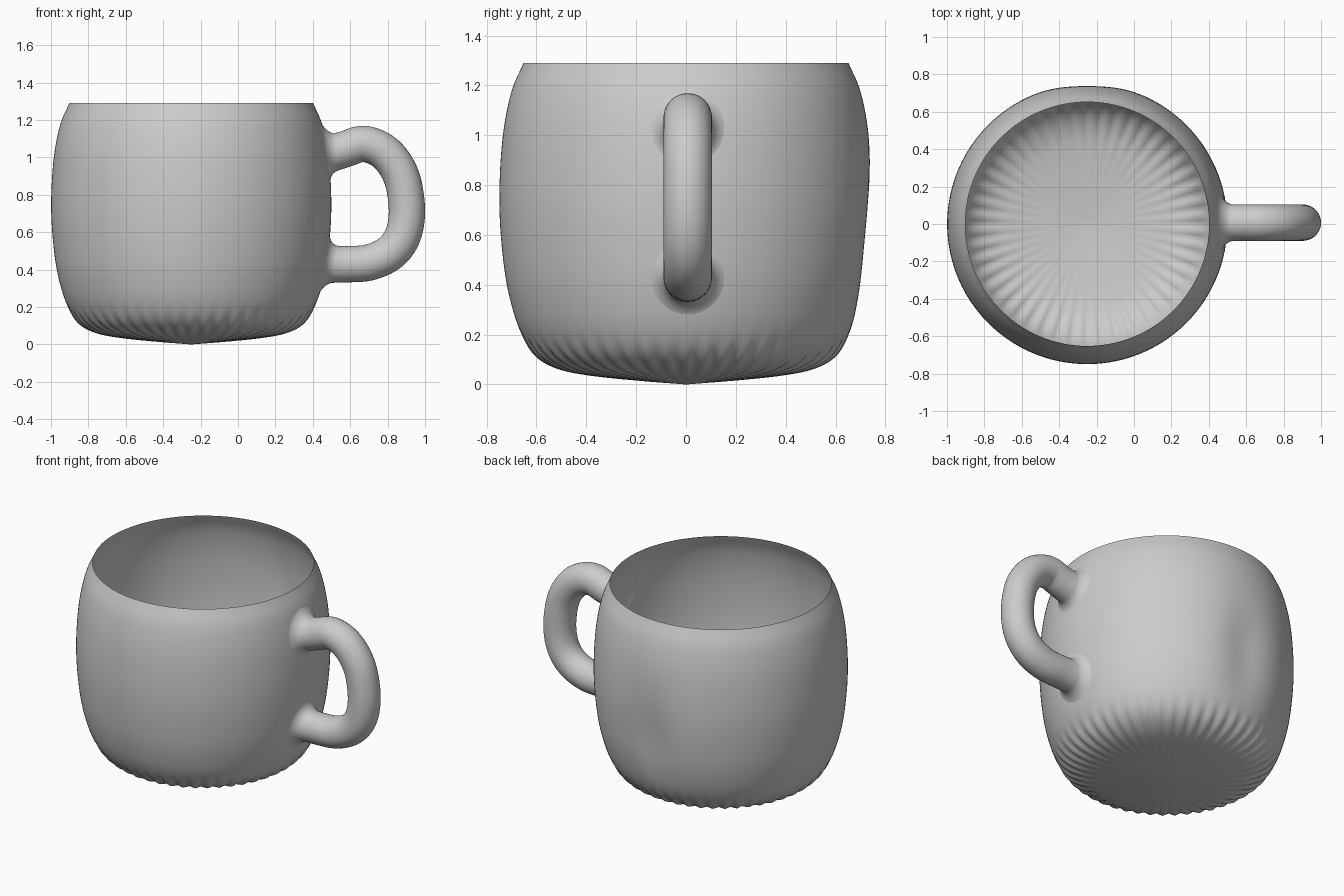
import bpy, bmesh
from math import sin, cos, pi, exp, sqrt
from mathutils import Vector

if "Cube" in bpy.data.objects:
    bpy.data.objects.remove(bpy.data.objects["Cube"])

CX = -0.25      # axis of the cup body
SEG = 192       # segments around the body
RING = 40       # segments around the handle


def spline(points, steps):
    """Catmull-Rom curve through 2D points."""
    p = [Vector(q) for q in points]
    p = [2 * p[0] - p[1]] + p + [2 * p[-1] - p[-2]]
    out = []
    for a, b, c, d in zip(p, p[1:], p[2:], p[3:]):
        for i in range(steps):
            t = i / steps
            out.append(0.5 * (2 * b + (c - a) * t + (2 * a - 5 * b + 4 * c - d) * t * t
                              + (3 * b - a - 3 * c + d) * t ** 3))
    return out + [p[-2]]


def loft(name, rings, tip=None):
    """Skin a list of closed rings into a smooth object, with an optional tip under the first."""
    bm = bmesh.new()
    loops = [[bm.verts.new(co) for co in ring] for ring in rings]
    n = len(loops[0])
    for lo, hi in zip(loops, loops[1:]):
        for i in range(n):
            j = (i + 1) % n
            bm.faces.new((lo[i], lo[j], hi[j], hi[i]))
    if tip:
        v = bm.verts.new(tip)
        for i in range(n):
            bm.faces.new((v, loops[0][(i + 1) % n], loops[0][i]))
    bmesh.ops.recalc_face_normals(bm, faces=bm.faces)
    for f in bm.faces:
        f.smooth = True
    mesh = bpy.data.meshes.new(name)
    bm.to_mesh(mesh)
    bm.free()
    obj = bpy.data.objects.new(name, mesh)
    bpy.context.collection.objects.link(obj)
    return obj


# Cup body: thin open shell, (radius, height) from the base centre to the rim
profile = spline([(0, 0), (0.2, 0.016), (0.38, 0.036), (0.5, 0.062), (0.59, 0.11),
                  (0.65, 0.185), (0.695, 0.3), (0.73, 0.47), (0.749, 0.72),
                  (0.737, 0.98), (0.702, 1.17), (0.652, 1.29)], 6)


def body_point(r, z, a):
    # fine flutes round the foot, and a shallow dent on the back
    wave = cos(48 * a) * exp(-((z - 0.1) / 0.07) ** 2) * min(1, r / 0.5) ** 2
    dent = 0.03 * exp(-((a - pi / 2) / 0.2) ** 2 - ((z - 0.55) / 0.28) ** 2)
    r += 0.007 * wave - dent
    return (CX + r * cos(a), r * sin(a), z - 0.004 * wave)


loft("cup_body", [[body_point(p.x, p.y, 2 * pi * i / SEG) for i in range(SEG)]
                  for p in profile[1:]], tip=(CX, 0, 0))


# Handle: round tube along a D-shaped path, flaring into the wall at both ends
def wall_x(y, z):
    for a, b in zip(profile, profile[1:]):
        if a.y <= z <= b.y:
            r = a.x + (b.x - a.x) * (z - a.y) / (b.y - a.y)
            return CX + sqrt(r * r - y * y)


R, Y0 = 0.097, 0.007
FILLET_OUT, FILLET_SPREAD = 0.065, 0.07


def flare(zc, side):
    """Rings from the wall outwards; side keeps the winding in step with the tube."""
    rings = []
    for k in range(8):
        t = k / 8 * pi / 2
        d = FILLET_OUT * (1 - cos(t)) - 0.003
        rad = R + FILLET_SPREAD * (1 - sin(t))
        ring = []
        for i in range(RING):
            a = 2 * pi * i / RING
            y, z = Y0 + rad * cos(a), zc + side * rad * sin(a)
            ring.append((wall_x(y, z) + d, y, z))
        rings.append(ring)
    return rings


path = spline([(0.575, 1.045), (0.67, 1.072), (0.77, 1.037), (0.845, 0.955),
               (0.887, 0.85), (0.903, 0.7), (0.878, 0.575), (0.81, 0.487),
               (0.70, 0.438), (0.575, 0.428)], 6)
tube = []
for k, p in enumerate(path):
    t = (path[min(k + 1, len(path) - 1)] - path[max(k - 1, 0)]).normalized()
    tube.append([(p.x - t.y * R * sin(a), Y0 + R * cos(a), p.y + t.x * R * sin(a))
                 for a in (2 * pi * i / RING for i in range(RING))])

loft("handle", flare(1.03, 1) + tube + flare(0.428, -1)[::-1])
